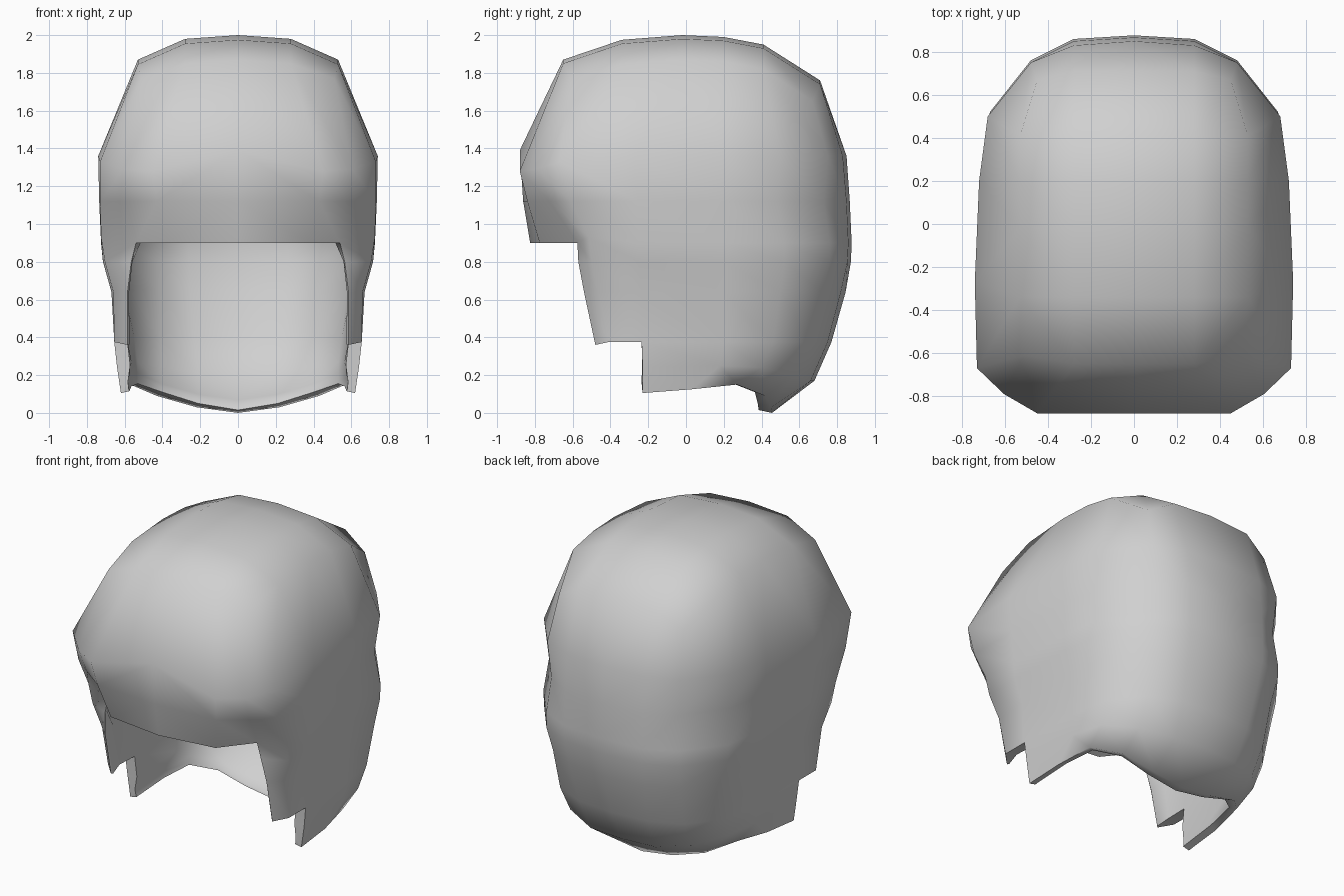
import bpy, bmesh, math
from mathutils import Vector

cube = bpy.data.objects.get("Cube")
if cube:
    bpy.data.objects.remove(cube, do_unlink=True)

# One light grey material
grey = bpy.data.materials.new("light_grey")
grey.use_nodes = True
color = (0.63, 0.63, 0.63, 1)
grey.diffuse_color = color
grey.node_tree.nodes["Principled BSDF"].inputs["Base Color"].default_value = color


def level(points, z):
    """Turn a flat half outline into 3D points at one height."""
    return [Vector((x, y, z)) for x, y in points]


# Half outlines, running from front centre round the left side to back centre
temple = level([(0, -.88), (.45, -.88), (.605, -.79), (.73, -.67), (.74, -.27),
                (.72, .20), (.68, .50), (.48, .75), (.28, .83), (0, .85)], 1.36)
for i, z in enumerate((1.39, 1.28, 1.29, 1.33)):
    temple[i].z = z
band = level([(0, -.862), (.43, -.84), (.59, -.72), (.73, -.61), (.735, -.26),
              (.715, .20), (.65, .485), (.465, .73), (.28, .85), (0, .867)], 1.12)
# The fringe tucks in at its lower corners
brow = level([(0, -.825), (.38, -.775), (.54, -.575), (.725, -.515), (.725, -.25),
              (.71, .20), (.67, .52), (.48, .76), (.28, .86), (0, .877)], .90)
brow[3].z = .93
# Side locks begin with a front edge curled inwards
cheekbone = level([(.565, -.57), (.705, -.50), (.715, -.25), (.70, .20),
                   (.665, .52), (.48, .76), (.28, .855), (0, .873)], .80)
cheek = level([(.585, -.54), (.66, -.465), (.67, -.24), (.67, .20), (.64, .50),
               (.46, .72), (.27, .82), (0, .845)], .64)
jaw = level([(.585, -.48), (.655, -.41), (.655, -.235), (.65, .20), (.61, .46),
             (.45, .66), (.25, .75), (0, .77)], .375)
jaw[0].z = .36
neck = [Vector(p) for p in [(.64, -.23, .24), (.63, .18, .25), (.59, .40, .24),
                            (.44, .57, .20), (.23, .66, .17), (0, .68, .17)]]
nape = [Vector(p) for p in [(.62, -.23, .105), (.61, .03, .125), (.57, .27, .15),
                            (.43, .42, .09), (.22, .45, .03), (0, .455, 0)]]
# Thin lip turned inwards along the lower edge
lip = [Vector(p) for p in [(.575, -.23, .115), (.565, .04, .14), (.53, .25, .155),
                           (.40, .365, .11), (.21, .38, .05), (0, .385, .015)]]

bm = bmesh.new()

# Crown patch: three columns from the middle outwards, six rows front to back
row_y = [-.65, -.34, -.02, .20, .41, .71]
row_z = [1.87, 1.975, 2.0, 1.99, 1.95, 1.76]
col_x = [0, .28, .53]
drop = [0, .02, .13]
grid = []
for i in range(3):
    column = []
    for j in range(6):
        x, y, z = col_x[i], row_y[j], row_z[j] - drop[i]
        if i == 2 and j in (0, 5):          # pull the corners in
            x, y, z = (.51, -.61, 1.77) if j == 0 else (.45, .67, 1.65)
        column.append(bm.verts.new((x, y, z)))
    grid.append(column)
for i in range(2):
    for j in range(5):
        bm.faces.new((grid[i][j], grid[i + 1][j], grid[i + 1][j + 1], grid[i][j + 1]))

# Walls: each ring hangs under the previous one; shorter rings begin further back,
# which opens the face and makes the stepped side locks
upper = [grid[0][0], grid[1][0]] + grid[2] + [grid[1][5], grid[0][5]]
thin = []
for ring in (temple, band, brow, cheekbone, cheek, jaw, neck, nape, lip):
    lower = [bm.verts.new(p) for p in ring]
    upper = upper[len(upper) - len(lower):]
    for k in range(len(lower) - 1):
        bm.faces.new((upper[k], lower[k], lower[k + 1], upper[k + 1]))
    if len(lower) == 8:
        thin.append(lower[0])
    upper = lower
thin += lower

bmesh.ops.recalc_face_normals(bm, faces=bm.faces)
bm.verts.index_update()
bm.faces.ensure_lookup_table()
thin_ids = [v.index for v in thin]
if bm.faces[0].normal.z < 0:
    bmesh.ops.reverse_faces(bm, faces=bm.faces)

mesh = bpy.data.meshes.new("hair_shell")
bm.to_mesh(mesh)
bm.free()
hair = bpy.data.objects.new("hair_shell", mesh)
bpy.context.collection.objects.link(hair)
mesh.materials.append(grey)

# Wall thickness: full everywhere, thin at the lip and the front edges of the locks
thick = hair.vertex_groups.new(name="wall_thickness")
thick.add(range(len(mesh.vertices)), 1, 'REPLACE')
thick.add(thin_ids, .2, 'REPLACE')

# Mirror to the right side, then thicken inwards
mirror = hair.modifiers.new("mirror", 'MIRROR')
mirror.use_clip = True
wall = hair.modifiers.new("wall", 'SOLIDIFY')
wall.thickness = .07
wall.offset = -1
wall.vertex_group = thick.name

bpy.ops.object.select_all(action='DESELECT')
hair.select_set(True)
bpy.context.view_layer.objects.active = hair
for m in ("mirror", "wall"):
    bpy.ops.object.modifier_apply(modifier=m)
bpy.ops.object.shade_smooth_by_angle(angle=math.radians(75))
